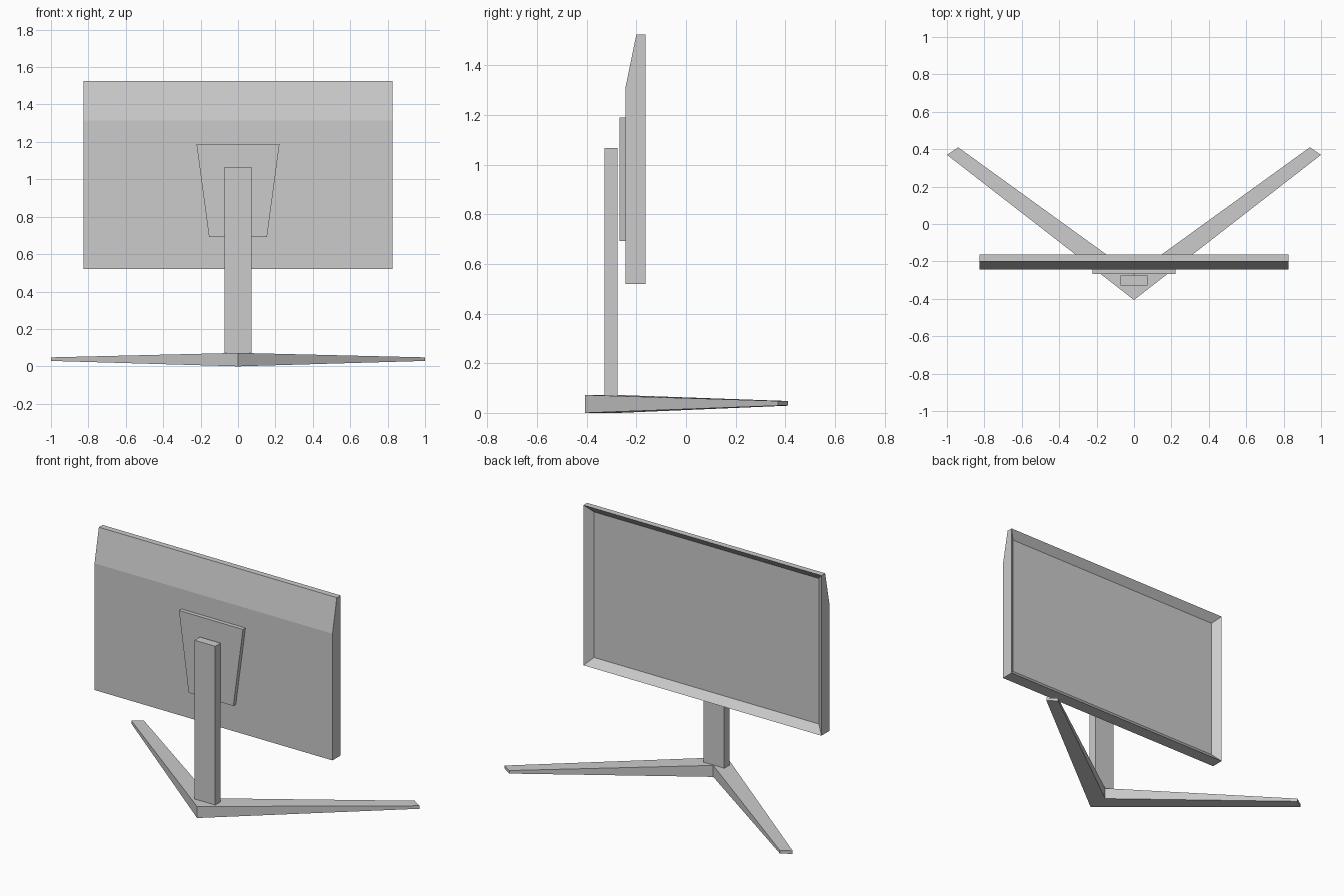
import bpy, bmesh
from mathutils import Vector

if "Cube" in bpy.data.objects:
    bpy.data.objects.remove(bpy.data.objects["Cube"])


def loft(name, ring_a, ring_b):
    """Closed solid between two matching rings of points."""
    bm = bmesh.new()
    a = [bm.verts.new(p) for p in ring_a]
    b = [bm.verts.new(p) for p in ring_b]
    n = len(a)
    bm.faces.new(a)
    bm.faces.new(b[::-1])
    for i in range(n):
        j = (i + 1) % n
        bm.faces.new((a[j], a[i], b[i], b[j]))
    bmesh.ops.recalc_face_normals(bm, faces=bm.faces[:])
    mesh = bpy.data.meshes.new(name)
    bm.to_mesh(mesh)
    bm.free()
    obj = bpy.data.objects.new(name, mesh)
    bpy.context.collection.objects.link(obj)
    return obj


def front_slab(name, outline, y0, y1):
    """Extrude an (x, z) outline along y."""
    return loft(name, [(x, y0, z) for x, z in outline],
                [(x, y1, z) for x, z in outline])


# Screen housing: side profile with a sloped upper back
profile = [(-0.163, 0.52), (-0.163, 1.525), (-0.2, 1.525),
           (-0.243, 1.315), (-0.243, 0.52)]
screen = loft("screen", [(-0.826, y, z) for y, z in profile],
              [(0.826, y, z) for y, z in profile])

# Recessed display with a sloping bezel
bm = bmesh.new()
bm.from_mesh(screen.data)
display = [f for f in bm.faces if f.normal.dot(Vector((0, 1, 0))) > 0.99]
bmesh.ops.inset_region(bm, faces=display, thickness=0.065, depth=-0.04)
bm.to_mesh(screen.data)
bm.free()

# Tapered mounting plate
front_slab("mount_plate", [(-0.222, 1.19), (0.222, 1.19),
                           (0.155, 0.692), (-0.155, 0.692)], -0.268, -0.243)

# Upright post
front_slab("stand_post", [(-0.072, 0.07), (0.072, 0.07),
                          (0.072, 1.067), (-0.072, 1.067)], -0.329, -0.276)

# V-shaped foot: one tapering leg, mirrored
root = [(0, -0.406, 0), (0, -0.406, 0.072), (0, -0.27, 0.072), (0, -0.27, 0)]
tip = [(1, 0.37, 0.029), (1, 0.37, 0.048),
       (0.94, 0.41, 0.048), (0.94, 0.41, 0.029)]
foot = loft("stand_foot", root, tip)
bm = bmesh.new()
bm.from_mesh(foot.data)
seam = [f for f in bm.faces if all(abs(v.co.x) < 1e-5 for v in f.verts)]
bmesh.ops.delete(bm, geom=seam, context='FACES_ONLY')
bm.to_mesh(foot.data)
bm.free()
mirror = foot.modifiers.new("mirror", 'MIRROR')
mirror.use_clip = True
